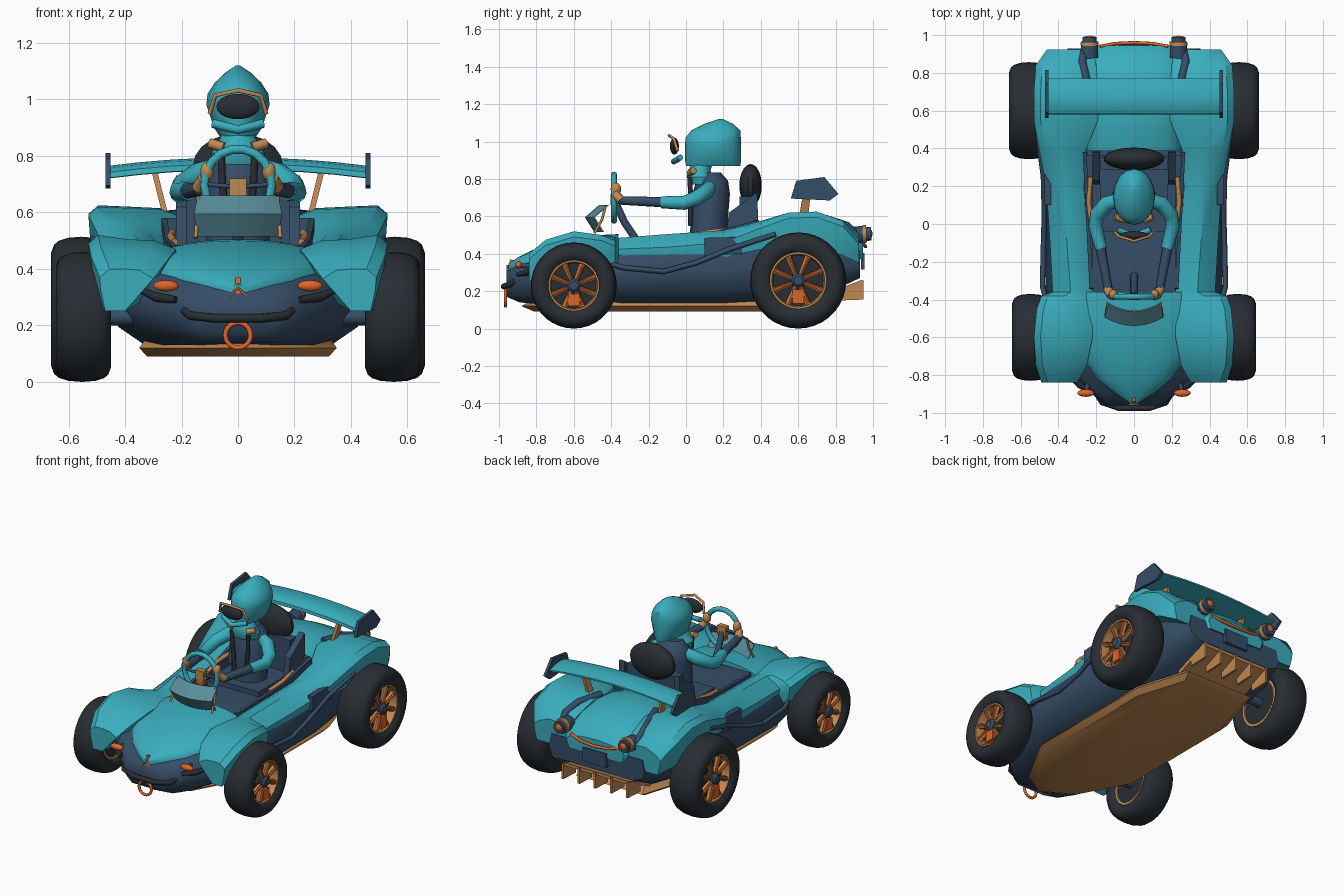
import bpy, bmesh, math
from mathutils import Vector, Matrix

if "Cube" in bpy.data.objects:
    bpy.data.objects.remove(bpy.data.objects["Cube"])

def material(name, rgb):
    m = bpy.data.materials.new(name)
    m.diffuse_color = (*rgb, 1)
    m.use_nodes = True
    m.node_tree.nodes["Principled BSDF"].inputs["Base Color"].default_value = m.diffuse_color
    return m

TEAL = material("teal paint", (0.042, 0.42, 0.51))
NAVY = material("navy panel", (0.036, 0.075, 0.135))
TAN = material("tan metal", (0.53, 0.25, 0.085))
ORANGE = material("orange trim", (0.75, 0.13, 0.02))
BLACK = material("black rubber", (0.022, 0.027, 0.034))
GLASS = material("tinted glass", (0.10, 0.27, 0.32))

def finish(name, bm, mat, mirror=False, angle=38):
    bmesh.ops.recalc_face_normals(bm, faces=bm.faces)
    me = bpy.data.meshes.new(name)
    bm.to_mesh(me)
    bm.free()
    me.materials.append(mat)
    for p in me.polygons:
        p.use_smooth = True
    me.set_sharp_from_angle(angle=math.radians(angle))
    ob = bpy.data.objects.new(name, me)
    bpy.context.collection.objects.link(ob)
    if mirror:
        ob.modifiers.new("mirror", "MIRROR").use_mirror_merge = False
    return ob

def loft(name, rings, mat, mirror=False, loop=False, angle=38):
    bm = bmesh.new()
    vs = [[bm.verts.new(p) for p in r] for r in rings]
    n = len(vs[0])
    pairs = list(zip(vs, vs[1:])) + ([(vs[-1], vs[0])] if loop else [])
    for a, b in pairs:
        for i in range(n):
            j = (i + 1) % n
            bm.faces.new((a[i], a[j], b[j], b[i]))
    if not loop:
        bm.faces.new(vs[0])
        bm.faces.new(vs[-1])
    return finish(name, bm, mat, mirror, angle)

def tube(name, pts, r, mat, mirror=False, loop=False, n=8):
    pts = [Vector(p) for p in pts]
    rad = r if isinstance(r, (list, tuple)) else [r] * len(pts)
    rings, side, N = [], None, len(pts)
    for i, p in enumerate(pts):
        a = pts[(i - 1) % N] if loop or i else p
        b = pts[(i + 1) % N] if loop or i < N - 1 else p
        t = (b - a).normalized()
        side = t.orthogonal() if side is None else side - t * side.dot(t)
        side.normalize()
        up = t.cross(side)
        rings.append([p + rad[i] * (side * math.cos(2 * math.pi * k / n) + up * math.sin(2 * math.pi * k / n))
                      for k in range(n)])
    return loft(name, rings, mat, mirror, loop, 50)

def ball(name, c, r, mat, mirror=False):
    bm = bmesh.new()
    M = Matrix.Translation(c) @ Matrix.Diagonal((*r, 1))
    bmesh.ops.create_uvsphere(bm, u_segments=18, v_segments=10, radius=1, matrix=M)
    return finish(name, bm, mat, mirror)

def box(name, c, s, mat, mirror=False):
    bm = bmesh.new()
    bmesh.ops.create_cube(bm, size=1, matrix=Matrix.Translation(c) @ Matrix.Diagonal((*s, 1)))
    return finish(name, bm, mat, mirror)

def slab(name, yz, x0, x1, mat, mirror=False, lean=lambda y, z: 0):
    """Side outline pushed out across x, optionally leaning."""
    return loft(name, [[(x + lean(y, z), y, z) for y, z in yz] for x in (x0, x1)], mat, mirror)

def lathe(name, y, z, prof, mat, n=36, loop=True):
    rings = [[(x, y + r * math.cos(2 * math.pi * k / n), z + r * math.sin(2 * math.pi * k / n))
              for k in range(n)] for x, r in prof]
    return loft(name, rings, mat, True, loop)

# lower tub
def tub_ring(y, top, mid, bot, zb, zm, zt):
    half = [(bot, zb), ((bot + mid) * .53, zb * .62 + zm * .38), (mid, zm), (top, zt)]
    return [(x, y, z) for x, z in half] + [(-x, y, z) for x, z in reversed(half)]

loft("lower_tub", [tub_ring(*a) for a in (
    (-.96, .12, .15, .10, .17, .25, .31), (-.89, .20, .235, .15, .14, .26, .34),
    (-.78, .30, .35, .20, .13, .28, .37), (-.60, .36, .43, .26, .13, .29, .40),
    (-.34, .43, .47, .33, .13, .30, .39), (.20, .44, .465, .33, .13, .31, .42),
    (.42, .42, .44, .32, .14, .32, .46), (.78, .40, .41, .30, .20, .34, .46),
    (.93, .33, .35, .27, .27, .34, .42))], NAVY, angle=62)

# floor plate with pointed ends
plate = [(0, -.88), (.17, -.78), (.35, -.45), (.35, .45), (.24, .80)]
outline = plate + [(-x, y) for x, y in reversed(plate[1:])]
loft("floor_plate", [[(x * k, y * k, z) for x, y in outline]
     for k, z in ((.92, .09), (1, .12), (.93, .155))], TAN)

# rear diffuser
slab("diffuser_tray", [(.70, .14), (.94, .24), (.94, .26), (.70, .17)], -.24, .24, TAN)
for i in range(5):
    x = -.235 + .1175 * i
    slab("diffuser_fin", [(.82, .15), (.95, .155), (.95, .26), (.82, .20)], x - .007, x + .007, TAN)

# hood and rear deck: domed panels
def dome(y, hw, ze, zc):
    n = 12
    top = [(hw * math.cos(math.pi * k / n), y, ze + (zc - ze) * math.sin(math.pi * k / n) ** .8)
           for k in range(n + 1)]
    return top + [(-hw * .9, y, ze - .05), (hw * .9, y, ze - .05)]

loft("hood", [dome(*a) for a in (
    (-.95, .02, .33, .345), (-.90, .10, .335, .38), (-.82, .20, .345, .42), (-.70, .285, .36, .46),
    (-.58, .33, .38, .485), (-.46, .325, .41, .50), (-.36, .27, .44, .505))], TEAL)
loft("rear_deck", [dome(*a) for a in (
    (.38, .25, .46, .57), (.50, .25, .48, .605), (.65, .27, .49, .61),
    (.80, .28, .46, .58), (.90, .26, .43, .53), (.945, .21, .42, .475))], TEAL)

# side bodywork: front fender, pod and rear fender in one sweep
def flank(y, xi, xo, zt, zo, zb, cut=0):
    w = xo - xi
    return [(x, y, z) for x, z in (
        (xi + cut, zb), (xi, zt - .035), (xi + w * .25, zt - .005), (xi + w * .55, zt),
        (xo - .035, zo + .015), (xo, zo - .015), (xo - .005, zb * .5 + zo * .5), (xo - .02, zb))]

loft("side_body", [flank(*a) for a in (
    (-.84, .30, .49, .40, .385, .25, .10), (-.75, .25, .52, .465, .46, .29, .08),
    (-.60, .22, .53, .505, .505, .34), (-.45, .22, .515, .50, .485, .34),
    (-.38, .22, .49, .49, .455, .34), (-.36, .22, .43, .485, .44, .33),
    (-.10, .245, .445, .505, .45, .35), (.20, .265, .465, .525, .475, .38), (.38, .26, .50, .57, .545, .42),
    (.55, .19, .53, .615, .605, .44), (.70, .19, .53, .62, .61, .44), (.84, .20, .52, .575, .56, .39),
    (.925, .22, .46, .51, .465, .35))], TEAL, True, angle=32)

# flank details
tube("side_bar", [(.46, -.42, .35), (.485, -.33, .325), (.48, -.12, .305), (.475, .05, .35),
                  (.48, .25, .43), (.51, .48, .505)], .014, NAVY, True)
slab("side_panel", [(.10, .39), (.30, .40), (.30, .49), (.10, .485)], .44, .475, NAVY, True)

# cockpit lining
tube("cockpit_rail", [(.225, 0, .495), (.24, .12, .515), (.23, .25, .53)], .013, TAN, True)
slab("cockpit_wall", [(-.35, .42), (-.34, .48), (.10, .505), (.38, .58), (.38, .42)], .215, .235, NAVY, True,
     lambda y, z: .05 * (y + .35))
slab("cockpit_floor", [(-.36, .42), (-.36, .475), (-.28, .485), (.02, .45), (.37, .45), (.37, .42)], -.22, .22, NAVY)
box("rear_bulkhead", (0, .375, .50), (.50, .03, .16), NAVY)
tube("deck_seam", [(.20, .60, .59), (.25, .75, .585), (.275, .86, .55), (.26, .93, .48)], .022, NAVY, True)

# wheels
for end, y, R, x0, x1 in (("front", -.6, .23, .45, .645), ("rear", .6, .257, .45, .662)):
    z, w, q = R, x1 - x0, R * .58
    lathe(end + "_tyre", y, z, [
        (x0 + .025, q), (x0 + .005, R * .66), (x0, R * .78), (x0 + w * .05, R * .89), (x0 + w * .13, R * .945),
        (x0 + w * .28, R * .985), (x0 + w * .5, R), (x1 - w * .28, R * .985), (x1 - w * .13, R * .945),
        (x1 - w * .05, R * .89), (x1, R * .78), (x1 - .005, R * .66), (x1 - .025, q)], BLACK)
    lathe(end + "_rim", y, z, [(x0 + .02, q * 1.02), (x1 - .022, q * 1.02), (x1 - .022, q * .95),
                               (x1 - .06, q * .90), (x0 + .02, q * .90)], TAN)
    lathe(end + "_brake_disc", y, z, [(x0 + .03, q * .93), (x1 - .075, q * .93)], BLACK, 24, False)
    for k in range(8):
        a = math.pi * k / 4 + math.pi / 8
        tube(end + "_spoke", [(x1 - .045, y + r * math.cos(a), z + r * math.sin(a)) for r in (.02, q * .93)],
             (.012, .018), TAN, True, n=6)
        tube(end + "_spoke_inlay", [(x1 - .03, y + r * math.cos(a), z + r * math.sin(a)) for r in (.03, q * .9)],
             (.006, .009), ORANGE, True, n=6)
    box(end + "_caliper", (x1 - .045, y, z - q * .58), (.055, .06, q * .5), ORANGE, True)
    lathe(end + "_hub", y, z, [(x1 - .07, .042), (x1 - .025, .038), (x1 - .012, .025)], NAVY, 8, False)
    tube(end + "_axle", [(.3, y, z), (x0 + .04, y, z)], .03, NAVY, True)

# nose details
tube("front_bumper", [(-.19, -.91, .255), (-.17, -.945, .235), (-.08, -.975, .225), (.08, -.975, .225),
                      (.17, -.945, .235), (.19, -.91, .255)], .016, BLACK)
ring = [2 * math.pi * k / 18 for k in range(18)]
tube("tow_ring", [(.045 * math.cos(a), -.965, .165 + .045 * math.sin(a)) for a in ring], .009, ORANGE, loop=True)
ball("headlight", (.255, -.895, .34), (.045, .02, .02), ORANGE, True)
tube("headlight_stalk", [(.255, -.895, .335), (.24, -.82, .335)], .012, NAVY, True)
slab("nose_fin", [(-.96, .29), (-.94, .37), (-.91, .36), (-.93, .29)], -.008, .008, ORANGE)
tube("nose_trim", [(.03, -.955, .30), (0, -.955, .335), (-.03, -.955, .30)], .006, TAN)
tube("nose_intake", [(.22, -.90, .29), (.29, -.85, .30), (.345, -.80, .325)], (.012, .018, .01), BLACK, True)

# tail details
tube("tail_light_body", [(.235, .88, .50), (.235, .965, .505)], .046, NAVY, True, n=12)
tube("tail_light_ring", [(.235, .945, .505), (.235, .965, .506)], (.05, .048), TAN, True, n=12)
tube("tail_light_rim", [(.235, .96, .505), (.235, .99, .507)], .038, NAVY, True, n=12)
ball("tail_lens", (.235, .985, .507), (.024, .012, .024), ORANGE, True)
tube("tail_strip", [(-.18, .94, .465), (-.1, .955, .445), (0, .96, .438), (.1, .955, .445), (.18, .94, .465)],
     .009, ORANGE)
box("tail_plate", (0, .945, .36), (.17, .02, .09), NAVY)

# rear wing
def wing_ring(x):
    d = -.03 * (x / .46) ** 2
    return [(x, y, z + d) for y, z in ((.58, .752), (.582, .772), (.61, .788), (.66, .795), (.72, .79),
                                       (.77, .775), (.77, .765), (.67, .75))]

loft("wing_blade", [wing_ring(-.46 + .115 * i) for i in range(9)], TEAL, angle=48)
slab("wing_end_plate", [(.56, .695), (.59, .79), (.74, .81), (.815, .72), (.77, .685)], .452, .47, NAVY, True)
slab("wing_strut", [(.60, .57), (.63, .75), (.67, .75), (.65, .57)], .242, .262, TAN, True,
     lambda y, z: .25 * (z - .57))

# windscreen
def screen_ring(u):
    bow = .045 * u * u
    return [(.155 * u * k, y + bow + t, z) for t, row in ((0, 1), (.008, -1))
            for k, y, z in ((.95, -.49, .515), (1, -.54, .595), (.93, -.465, .66))[::row]]

loft("windscreen", [screen_ring(-1 + i / 4) for i in range(9)], GLASS)
tube("windscreen_stay", [(.15, -.49, .51), (.145, -.45, .58), (.14, -.43, .655)], .007, TAN, True)

# steering
tube("steering_wheel", [(.12 * math.cos(a), -.385, .70 + .125 * math.sin(a)) for a in ring], .016, TEAL, loop=True)
tube("steering_column", [(0, -.38, .68), (0, -.33, .57), (0, -.27, .48)], .02, NAVY)
box("steering_hub", (0, -.385, .69), (.06, .035, .06), TAN)
box("steering_button", (0, -.385, .645), (.05, .03, .03), ORANGE)
tube("steering_spoke", [(0, -.385, .69), (.12, -.385, .70)], .008, NAVY, True)

# seat
ball("headrest", (0, .345, .765), (.162, .06, .115), BLACK)
slab("seat_side", [(.21, .48), (.23, .62), (.38, .73), (.39, .48)], .18, .22, NAVY, True)
box("seat_back", (0, .32, .58), (.36, .07, .25), NAVY)
box("seat_base", (0, .14, .46), (.36, .36, .06), NAVY)

# driver
def oval(z, cy, rx, ry, n=20):
    return [(rx * math.cos(2 * math.pi * k / n), cy + ry * math.sin(2 * math.pi * k / n), z) for k in range(n)]

loft("torso", [oval(*a) for a in ((.46, .12, .11, .10), (.60, .125, .115, .10), (.72, .135, .12, .10),
     (.79, .14, .105, .085), (.835, .13, .06, .055))], NAVY)
loft("shoulder_yoke", [oval(*a) for a in ((.77, .08, .085, .06), (.81, .075, .095, .07),
     (.845, .07, .07, .06), (.885, .09, .055, .055))], TEAL)
tube("collar_buckle", [(.05, .02, .83), (.10, .04, .845)], .018, TAN, True)
tube("harness_strap", [(.06, .02, .81), (.055, .025, .70), (.04, .025, .55)], .013, BLACK, True)
tube("upper_arm", [(.09, .125, .755), (.14, .11, .735), (.195, .05, .695), (.205, -.01, .672), (.175, -.13, .675)],
     (.036, .042, .04, .038, .032), TEAL, True, n=12)
tube("forearm", [(.18, -.11, .675), (.135, -.35, .685)], (.028, .023), NAVY, True, n=10)
ball("glove", (.11, -.375, .745), (.024, .028, .035), TAN, True)
tube("wrist_cuff", [(.14, -.345, .685), (.12, -.38, .72)], .024, TAN, True)

# helmet
loft("helmet", [oval(*a, n=16) for a in (
    (.87, .145, .065, .145), (.90, .145, .085, .15), (.98, .145, .112, .15), (1.02, .145, .108, .148),
    (1.06, .16, .082, .13), (1.095, .175, .045, .075), (1.12, .185, .008, .012))], TEAL)
ball("visor", (0, -.062, .975), (.078, .024, .045), BLACK)
tube("visor_frame", [(-.10, -.045, .95), (-.08, -.065, 1.015), (0, -.09, 1.032), (.08, -.065, 1.015),
                     (.10, -.045, .95)], .008, TAN)
tube("chin_guard", [(-.088, -.03, .915), (-.05, -.045, .905), (0, -.065, .893), (.05, -.045, .905),
                    (.088, -.03, .915)], .016, TEAL)
